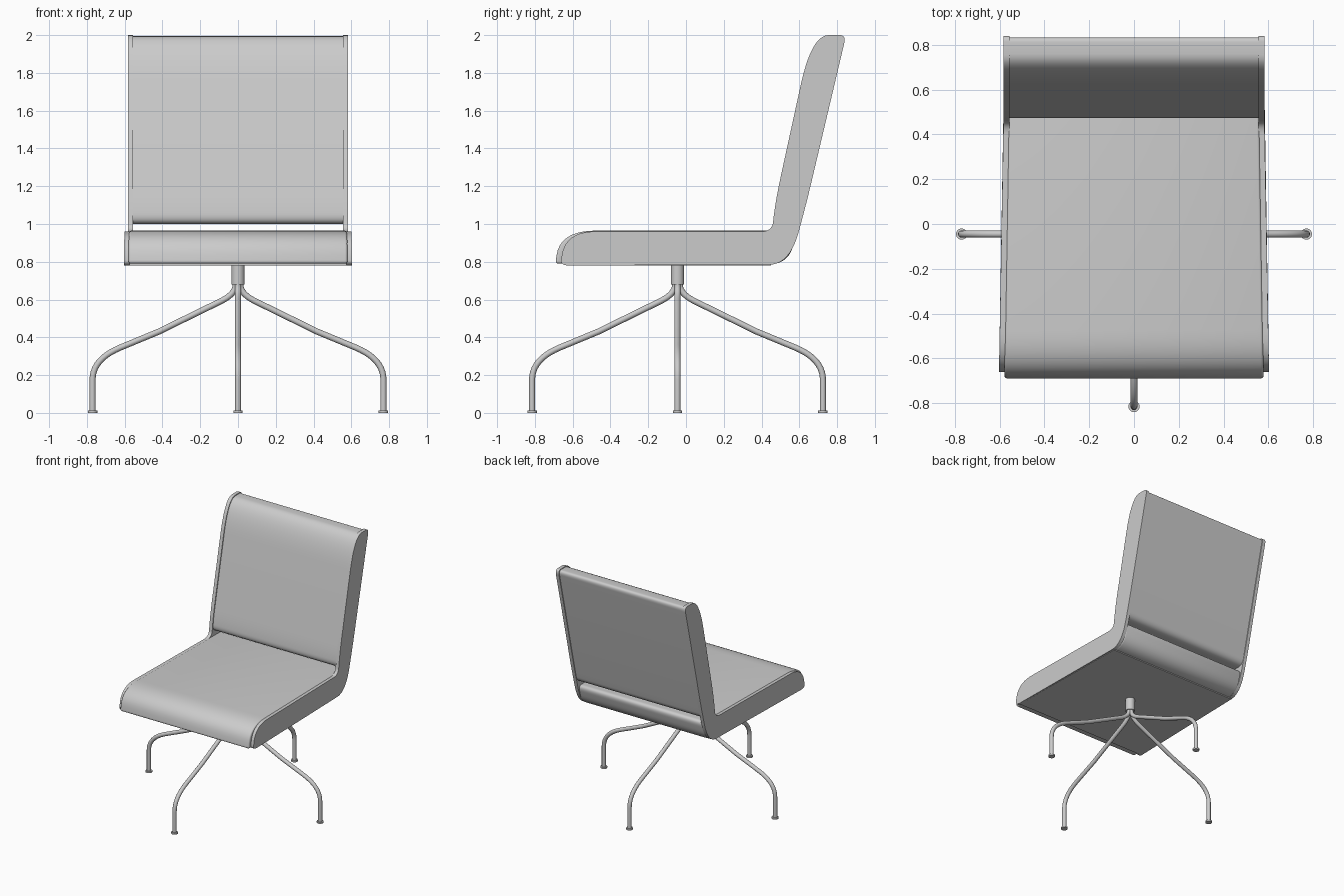
import bpy, bmesh, math
from mathutils import Vector

if "Cube" in bpy.data.objects:
    bpy.data.objects.remove(bpy.data.objects["Cube"])

grey = bpy.data.materials.new("light grey")
grey.diffuse_color = (0.6, 0.6, 0.6, 1)
grey.use_nodes = True
grey.node_tree.nodes["Principled BSDF"].inputs["Base Color"].default_value = grey.diffuse_color
CY = -0.045  # pedestal centre


def finish(ob, angle=35):
    ob.data.materials.append(grey)
    bpy.ops.object.select_all(action='DESELECT')
    ob.select_set(True)
    bpy.context.view_layer.objects.active = ob
    bpy.ops.object.shade_smooth_by_angle(angle=math.radians(angle))


def rounded(corners, n=10):
    """Closed outline from (a, b, cut before, cut after) corners."""
    out = []
    for i, (a, b, c0, c1) in enumerate(corners):
        p = Vector((a, b))
        if c0 == 0:
            out.append(p)
            continue
        q = Vector(corners[i - 1][:2])
        r = Vector(corners[(i + 1) % len(corners)][:2])
        s = p + (q - p).normalized() * c0
        e = p + (r - p).normalized() * c1
        for k in range(n + 1):
            t = k / n
            out.append(s * (1 - t) ** 2 + p * 2 * t * (1 - t) + e * t * t)
    return out


def outer_x(y):
    # the side panels flare slightly towards the front of the seat
    t = min(max((0.45 - y) / 1.11, 0), 1)
    return 0.583 + 0.02 * t


def slab(name, outline, x0, x1, bevel=0):
    """Side outline (y, z) spanned between x0(y) and x1(y)."""
    bm = bmesh.new()
    a = [bm.verts.new((x0(p.x), p.x, p.y)) for p in outline]
    b = [bm.verts.new((x1(p.x), p.x, p.y)) for p in outline]
    caps = [bm.faces.new(a), bm.faces.new(b[::-1])]
    n = len(a)
    for i in range(n):
        bm.faces.new((a[i], b[i], b[(i + 1) % n], a[(i + 1) % n]))
    bmesh.ops.recalc_face_normals(bm, faces=bm.faces)
    if bevel:
        edges = list({e for f in caps for e in f.edges})
        bmesh.ops.bevel(bm, geom=edges, offset=bevel, segments=3,
                        profile=0.5, affect='EDGES', clamp_overlap=True)
    me = bpy.data.meshes.new(name)
    bm.to_mesh(me)
    bm.free()
    ob = bpy.data.objects.new(name, me)
    bpy.context.collection.objects.link(ob)
    finish(ob)


# L-shaped side panels
panel = rounded([
    (-0.665, 0.78, 0.03, 0.05), (0.55, 0.785, 0.11, 0.18),
    (0.64, 1.12, 0.1, 0.1), (0.848, 2.0, 0.045, 0.035),
    (0.665, 2.0, 0.09, 0.27), (0.475, 1.13, 0.15, 0.09),
    (0.455, 0.96, 0.05, 0.06), (-0.64, 0.96, 0.16, 0.13)][::1])
for side, s in (("left", -1), ("right", 1)):
    slab(side + "_side_panel", panel,
         lambda y: s * (outer_x(y) - 0.028), lambda y: s * outer_x(y))

# seat cushion, rolled at the front and the rear
seat = rounded([
    (-0.692, 0.79, 0.02, 0.02), (0.54, 0.787, 0.1, 0.1),
    (0.59, 0.965, 0.05, 0.04), (-0.665, 0.965, 0.19, 0.13)])
slab("seat_cushion", seat, lambda y: -outer_x(y) + 0.024,
     lambda y: outer_x(y) - 0.024, 0.012)

# flat board under the seat
board = rounded([(-0.63, 0.78, 0, 0), (0.45, 0.78, 0, 0),
                 (0.45, 0.8, 0, 0), (-0.63, 0.8, 0, 0)])
slab("seat_board", board, lambda y: -outer_x(y) + 0.01,
     lambda y: outer_x(y) - 0.01)

# back cushion, rolled at the bottom and the top
back = rounded([
    (0.605, 1.0, 0.05, 0.05), (0.641, 1.15, 0.06, 0.06),
    (0.84, 1.994, 0.04, 0.03), (0.67, 1.994, 0.09, 0.26),
    (0.482, 1.12, 0.06, 0.04), (0.466, 1.0, 0.06, 0.05)])
slab("back_cushion", back, lambda y: -0.558, lambda y: 0.558)


def cylinder(name, r, z0, z1, x, y):
    bpy.ops.mesh.primitive_cylinder_add(vertices=32, radius=r, depth=z1 - z0,
                                        location=(x, y, (z0 + z1) / 2))
    ob = bpy.context.object
    ob.name = name
    finish(ob)


# pedestal hub
cylinder("hub", 0.035, 0.68, 0.785, 0, CY)

# four bent tube legs with feet
bends = [(0.012, 0.70, 0, 0), (0.012, 0.63, 0.05, 0.09),
         (0.42, 0.43, 0, 0), (0.77, 0.285, 0.16, 0.11), (0.77, 0.01, 0, 0)]
path = rounded(bends)
for i, name in enumerate(("right", "rear", "left", "front")):
    c, s = round(math.cos(i * math.pi / 2)), round(math.sin(i * math.pi / 2))
    cu = bpy.data.curves.new(name + "_leg", 'CURVE')
    cu.dimensions = '3D'
    cu.bevel_depth = 0.016
    cu.bevel_resolution = 4
    cu.use_fill_caps = True
    sp = cu.splines.new('POLY')
    sp.points.add(len(path) - 1)
    for pt, p in zip(sp.points, path):
        pt.co = (p.x * c, CY + p.x * s, p.y, 1)
    sp.use_smooth = True
    tmp = bpy.data.objects.new("tmp", cu)
    bpy.context.collection.objects.link(tmp)
    me = bpy.data.meshes.new_from_object(
        tmp.evaluated_get(bpy.context.evaluated_depsgraph_get()))
    bpy.data.objects.remove(tmp)
    leg = bpy.data.objects.new(name + "_leg", me)
    bpy.context.collection.objects.link(leg)
    me.materials.clear()
    finish(leg, 50)
    cylinder(name + "_foot", 0.025, 0, 0.012, 0.77 * c, CY + 0.77 * s)
